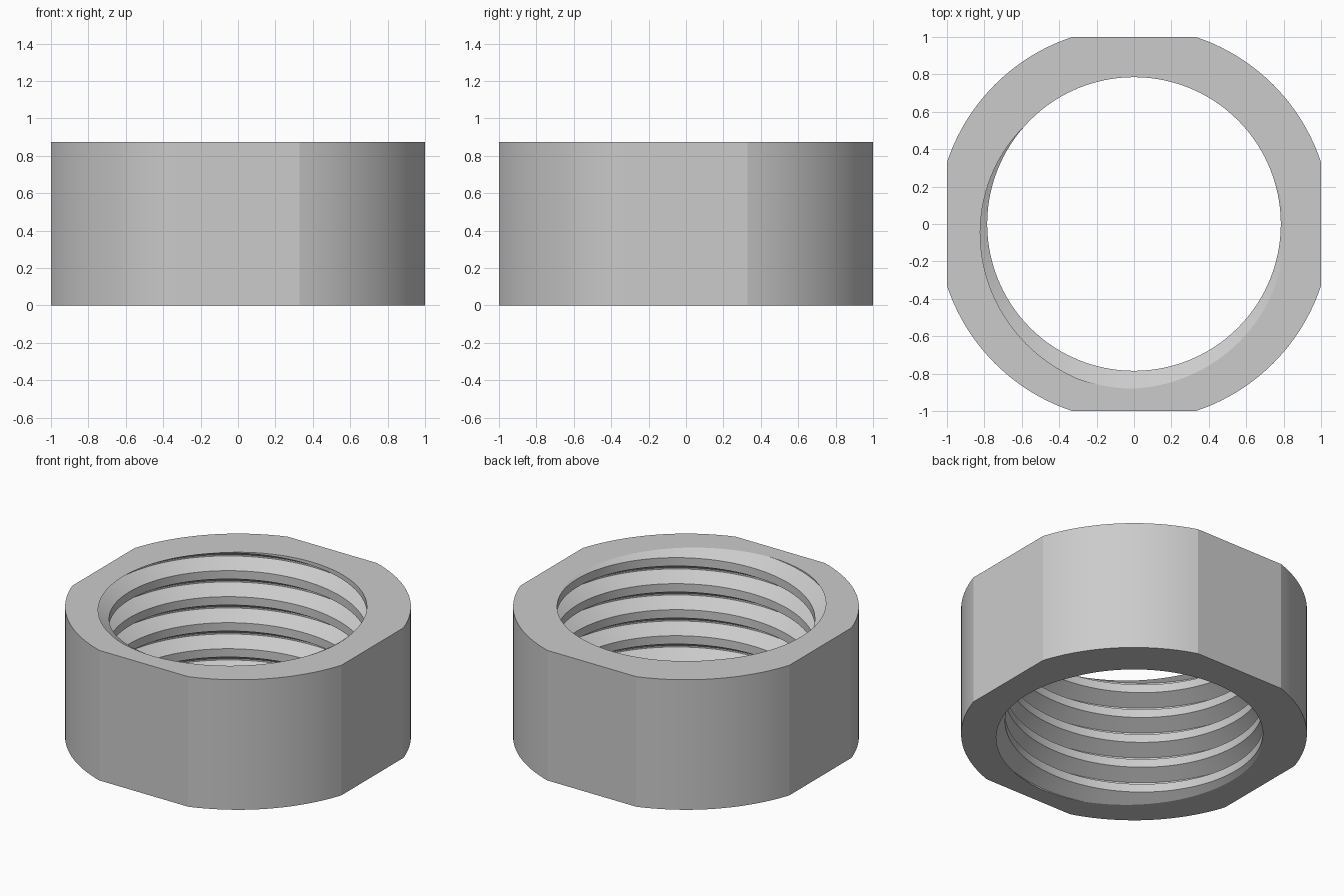
import bpy, bmesh
from math import sin, cos, pi, asin, sqrt

old = bpy.data.objects.get("Cube")
if old:
    bpy.data.objects.remove(old, do_unlink=True)

HEIGHT = 0.874
PITCH = HEIGHT / 5
FLAT_HALF = 0.33                        # half width of each outer flat
OUTER = sqrt(1 + FLAT_HALF ** 2)
MINOR, MAJOR = 0.785, 0.88
STEPS = 120                             # thread columns per turn
ARC = 20                                # segments in each outer arc
# one pitch of the thread: (height in pitches, radius)
PROFILE = [(0, MAJOR), (0.055, MAJOR), (0.3675, MINOR), (0.6875, MINOR)]

steel = bpy.data.materials.new("plain grey steel")
steel.use_nodes = True
GREY = (0.6, 0.6, 0.6, 1)
steel.diffuse_color = GREY
steel.node_tree.nodes["Principled BSDF"].inputs["Base Color"].default_value = GREY

bm = bmesh.new()

# internal right-hand thread: each column ends one pitch higher after a turn
columns = []
for i in range(STEPS):
    a = -pi / 2 + 2 * pi * i / STEPS
    columns.append([bm.verts.new((r * cos(a), r * sin(a),
                                  PITCH * (turn + h + (i + 0.02) / STEPS)))
                    for turn in range(-2, 7) for h, r in PROFILE])
rows = len(columns[0])
for i in range(STEPS):
    shift = len(PROFILE) if i == STEPS - 1 else 0
    here, there = columns[i], columns[(i + 1) % STEPS]
    for j in range(rows - 1 - shift):
        bm.faces.new((here[j + 1], there[j + 1 + shift], there[j + shift], here[j]))

# trim the thread to the two end planes
for z, up in ((0, -1), (HEIGHT, 1)):
    bmesh.ops.bisect_plane(bm, geom=bm.verts[:] + bm.edges[:] + bm.faces[:],
                           dist=1e-6, plane_co=(0, 0, z), plane_no=(0, 0, up),
                           clear_outer=True)

# outer wall: four arcs joined by four flats
start = asin(FLAT_HALF / OUTER)
angles = [q * pi / 2 + start + (pi / 2 - 2 * start) * s / ARC
          for q in range(4) for s in range(ARC + 1)]
low, high = [[bm.verts.new((OUTER * cos(a), OUTER * sin(a), z)) for a in angles]
             for z in (0, HEIGHT)]
for i in range(len(angles)):
    n = (i + 1) % len(angles)
    bm.faces.new((low[i], low[n], high[n], high[i]))

# end faces between the outer wall and the thread
for z in (0, HEIGHT):
    rim = [e for e in bm.edges if e.is_boundary
           and all(abs(v.co.z - z) < 1e-4 for v in e.verts)]
    bmesh.ops.triangle_fill(bm, use_beauty=True, edges=rim, normal=(0, 0, 1))

bmesh.ops.recalc_face_normals(bm, faces=bm.faces[:])
mesh = bpy.data.meshes.new("threaded_nut")
bm.to_mesh(mesh)
bm.free()
mesh.materials.append(steel)

nut = bpy.data.objects.new("threaded_nut", mesh)
bpy.context.collection.objects.link(nut)
bpy.ops.object.select_all(action='DESELECT')
nut.select_set(True)
bpy.context.view_layer.objects.active = nut
bpy.ops.object.shade_smooth_by_angle(angle=pi / 12)
